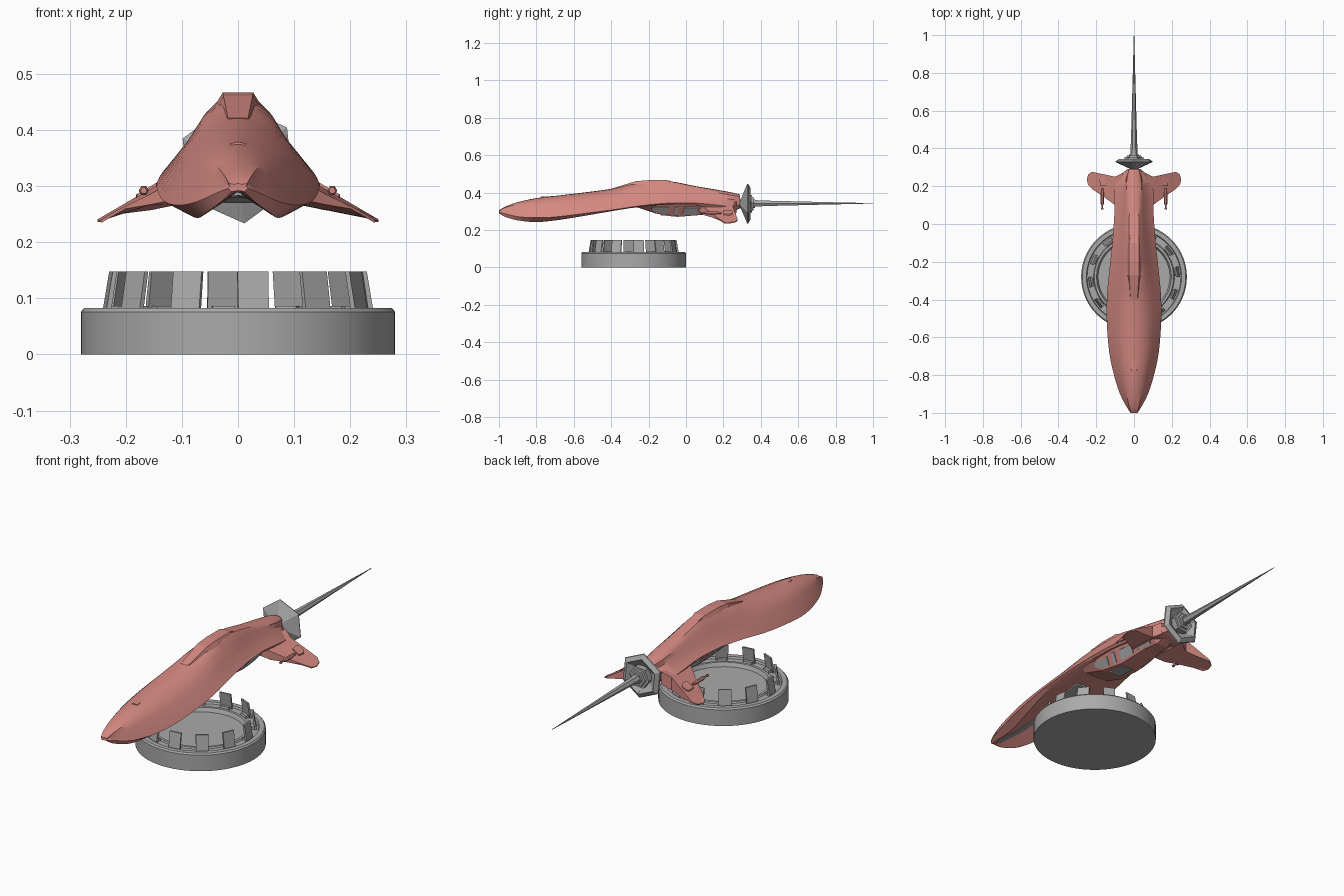
import bpy, bmesh, math
from mathutils import Vector

if "Cube" in bpy.data.objects:
    bpy.data.objects.remove(bpy.data.objects["Cube"])


def material(name, rgb):
    m = bpy.data.materials.new(name)
    m.diffuse_color = (*rgb, 1)
    m.use_nodes = True
    m.node_tree.nodes["Principled BSDF"].inputs["Base Color"].default_value = m.diffuse_color
    return m


RED = material("coral_red", (0.66, 0.25, 0.22))
GREY = material("metal_grey", (0.40, 0.40, 0.40))


def make(name, verts, faces, mat, smooth=0, mirror=False):
    me = bpy.data.meshes.new(name)
    me.from_pydata([tuple(v) for v in verts], [], faces)
    bm = bmesh.new()
    bm.from_mesh(me)
    bmesh.ops.remove_doubles(bm, verts=bm.verts, dist=1e-5)
    bmesh.ops.recalc_face_normals(bm, faces=bm.faces)
    bm.to_mesh(me)
    bm.free()
    me.materials.append(mat)
    ob = bpy.data.objects.new(name, me)
    bpy.context.collection.objects.link(ob)
    if mirror:
        ob.modifiers.new("mirror", 'MIRROR')
    if smooth:
        bpy.ops.object.select_all(action='DESELECT')
        ob.select_set(True)
        bpy.context.view_layer.objects.active = ob
        bpy.ops.object.shade_smooth_by_angle(angle=math.radians(smooth))
    return ob


def loft(name, rings, mat, smooth=0, mirror=False):
    """Skin a row of closed rings and cap both ends."""
    n = len(rings[0])
    verts = [v for r in rings for v in r]
    faces = [(k * n + i, k * n + (i + 1) % n, (k + 1) * n + (i + 1) % n, (k + 1) * n + i)
             for k in range(len(rings) - 1) for i in range(n)]
    faces += [tuple(range(n)), tuple(range((len(rings) - 1) * n, len(rings) * n))]
    return make(name, verts, faces, mat, smooth, mirror)


def both_sides(half, y):
    """Close a half section, listed from top centre to bottom centre."""
    return [(x, y, z) for x, z in half] + [(-x, y, z) for x, z in half[-2:0:-1]]


def lathe_y(name, profile, sides, start, z, mat, x=0, mirror=False):
    """Turn (y, radius) pairs about an axis along y."""
    rings = []
    for y, r in profile:
        angs = [math.radians(start) + 2 * math.pi * i / sides for i in range(sides)]
        rings.append([(x + r * math.cos(a), y, z + r * math.sin(a)) for a in angs])
    return loft(name, rings, mat, 0, mirror)


# Hull: y, top z, ridge half width, shoulder x z, edge x z, lower lip x z, keel z
HULL = [
    (-1.00, .303, .008, .014, .300, .018, .296, .012, .290, .292),
    (-0.97, .322, .012, .026, .310, .038, .288, .030, .272, .290),
    (-0.90, .347, .016, .050, .320, .074, .272, .058, .252, .290),
    (-0.80, .369, .020, .072, .330, .106, .266, .072, .243, .288),
    (-0.68, .383, .025, .088, .342, .131, .272, .095, .254, .293),
    (-0.52, .402, .028, .098, .355, .144, .292, .122, .280, .305),
    (-0.38, .422, .030, .096, .370, .143, .310, .130, .304, .320),
    (-0.26, .450, .030, .086, .384, .132, .328, .120, .322, .335),
    (-0.10, .460, .027, .068, .395, .115, .344, .105, .336, .342),
    (0.05, .433, .025, .054, .388, .104, .344, .092, .332, .335),
    (0.18, .411, .022, .048, .375, .102, .332, .085, .305, .305),
    (0.24, .400, .020, .042, .365, .090, .325, .070, .295, .298),
    (0.29, .388, .017, .026, .360, .035, .335, .026, .318, .318),
]


def smooth_rows(rows, steps=3):
    out = []
    for i in range(len(rows) - 1):
        p0, p1, p2, p3 = rows[max(i - 1, 0)], rows[i], rows[i + 1], rows[min(i + 2, len(rows) - 1)]
        for s in range(steps):
            t = s / steps
            out.append([p1[j] + .5 * t * (p2[j] - p0[j] + t * (2 * p0[j] - 5 * p1[j] + 4 * p2[j] - p3[j]
                        + t * (3 * (p1[j] - p2[j]) + p3[j] - p0[j]))) for j in range(10)])
    return out + [rows[-1]]


rings = []
for y, t, a, mx, mz, ex, ez, lx, lz, c in smooth_rows(HULL):
    bulge = ((a + mx) / 2 + .006, (t + mz) / 2 + .004)
    rings.append(both_sides([(0, t + .002), (a, t), bulge, (mx, mz), (ex, ez), (lx, lz), (0, c)], y))
loft("hull", rings, RED, 35)

# Faceted canopy: y, top half width, top z, base half width, base z
CANOPY = [(-.40, .018, .421, .022, .400), (-.27, .026, .461, .055, .405), (-.20, .027, .467, .064, .408),
          (-.10, .026, .467, .056, .408), (-.04, .016, .450, .024, .410)]
loft("canopy", [both_sides([(0, t), (a, t), (b, z), (0, z)], y) for y, a, t, b, z in CANOPY], RED)

# Small scoop on the nose
loft("nose_scoop", [both_sides([(0, h), (.013, h - .003), (.024, .360), (0, .360)], y)
                    for y, h in ((-.775, .379), (-.72, .381))], RED, 30)

# Belly engine housing: y, top half width, top z, keel half width, keel z
BELLY = [(-.27, .100, .332, .060, .325), (-.16, .100, .342, .060, .288), (-.03, .094, .340, .050, .272),
         (.12, .082, .332, .040, .284), (.20, .066, .315, .030, .284), (.27, .025, .325, .018, .312)]
loft("belly", [both_sides([(0, t), (a, t), (b, z), (0, z)], y) for y, a, t, b, z in BELLY], RED)


# Grey plates on the belly sides and keel
def belly_point(y, s):
    for p, q in zip(BELLY, BELLY[1:]):
        if p[0] <= y <= q[0]:
            f = (y - p[0]) / (q[0] - p[0])
            a, t, b, z = [p[i] + f * (q[i] - p[i]) for i in range(1, 5)]
            return Vector((a + (b - a) * s, y, t + (z - t) * s))


off = Vector((.003, 0, -.003))
for i, (y0, y1, s0, s1) in enumerate([(-.19, -.09, .3, .85), (-.07, -.04, .2, .85),
                                      (-.02, .07, .25, .85), (.09, .18, .3, .8)]):
    quad = [belly_point(*p) for p in ((y0 + .012, s0), (y1, s0), (y1 - .012, s1), (y0, s1))]
    loft(f"belly_plate_{i}", [[p - off for p in quad], [p + off for p in quad]], GREY, 0, True)
loft("keel_plate", [[(x, y, z + dz) for x, y, z in ((-.03, -.14, .283), (.03, -.14, .283), (.025, -.04, .273),
                                                  (-.025, -.04, .273))] for dz in (-.003, .003)], GREY)

# Grey strip and hatch under the forward hull, and nose light
loft("nose_strip", [both_sides([(0, z + .004), (w, z + .003), (w, z - .006), (0, z - .004)], y)
                    for y, w, z in ((-.96, .007, .288), (-.80, .014, .284), (-.68, .012, .291))], GREY)
loft("hull_hatch", [both_sides([(0, z + .004), (.04, z), (.04, z - .012), (0, z - .007)], y)
                    for y, z in ((-.48, .309), (-.36, .322))], GREY)
lathe_y("nose_light", [(-1.0, .005), (-.985, .010)], 6, 0, .297, GREY)


# Drooping wings
def wing_top(x):
    return .352 - (x - .06) * .585


WING = [(.06, .07), (.10, .10), (.155, .14), (.215, .18), (.242, .205), (.25, .235),
        (.243, .262), (.222, .276), (.155, .262), (.10, .25), (.06, .27)]
upper, lower = [], []
for x, y in WING:
    thick = max(.005, .06 - .06 * max(0, x - .11) / .13)
    edge = .010 if y < .21 else 0
    upper.append((x, y, wing_top(x) - edge))
    lower.append((x, y, wing_top(x) - max(thick, edge + .004) + edge))
loft("wing", [lower, upper], RED, 25, True)
HATCH = [(.145, .20), (.18, .20), (.182, .235), (.172, .248), (.152, .248), (.143, .235)]
loft("wing_hatch", [[(x, y, wing_top(x) + d) for x, y in HATCH] for d in (-.002, .004)], RED, 0, True)

# Wing guns
lathe_y("gun_body", [(.10, .006), (.11, .009), (.16, .009), (.19, .005)], 6, 0, .292, RED, .168, True)
lathe_y("gun_barrel", [(.078, .004), (.10, .004)], 6, 0, .292, GREY, .168, True)
lathe_y("gun_muzzle", [(.076, .006), (.086, .006)], 6, 0, .292, RED, .168, True)

# Six-sided tail bell, stepped nozzle and long spike
lathe_y("tail_bell", [(.285, .018), (.295, .030), (.328, .108), (.333, .106), (.345, .085),
                      (.335, .070), (.315, .035)], 6, 36, .341, GREY)
lathe_y("tail_nozzle", [(.31, .050), (.352, .052), (.352, .040), (.362, .038), (.362, .026), (.37, .024)],
        6, 6, .341, GREY)
lathe_y("tail_spike", [(.34, .021), (.45, .016), (.70, .009), (1.0, .0012)], 6, 0, .343, GREY)

# Round dish base
DISH = [(0, 0), (.28, 0), (.28, .076), (.274, .083), (.252, .083), (.248, .074), (.214, .074),
        (.210, .080), (.198, .080), (.190, .062), (0, .062)]
N = 64
verts = [(r * math.cos(2 * math.pi * k / N), -.28 + r * math.sin(2 * math.pi * k / N), z)
         for r, z in DISH[1:-1] for k in range(N)]
rows = len(DISH) - 2
faces = [(j * N + k, j * N + (k + 1) % N, (j + 1) * N + (k + 1) % N, (j + 1) * N + k)
         for j in range(rows - 1) for k in range(N)]
faces += [tuple(range(N)), tuple(range((rows - 1) * N, rows * N))]
make("dish_base", verts, faces, GREY, 30)

# Twelve leaning blades with feet around the dish
for k in range(12):
    ang = math.radians(30 * k + 6.7 - 90)
    out = Vector((math.cos(ang), math.sin(ang), 0))
    side = Vector((-out.y, out.x, 0))
    for part, h, sections in (("blade", .0275, [(.070, .232, .241), (.148, .220, .228)]),
                              ("blade_foot", .020, [(.070, .212, .234), (.086, .216, .232)])):
        loft(f"{part}_{k}", [[out * r + side * s + Vector((0, -.28, z))
                              for r, s in ((r0, -h), (r1, -h), (r1, h), (r0, h))]
                             for z, r0, r1 in sections], GREY)
